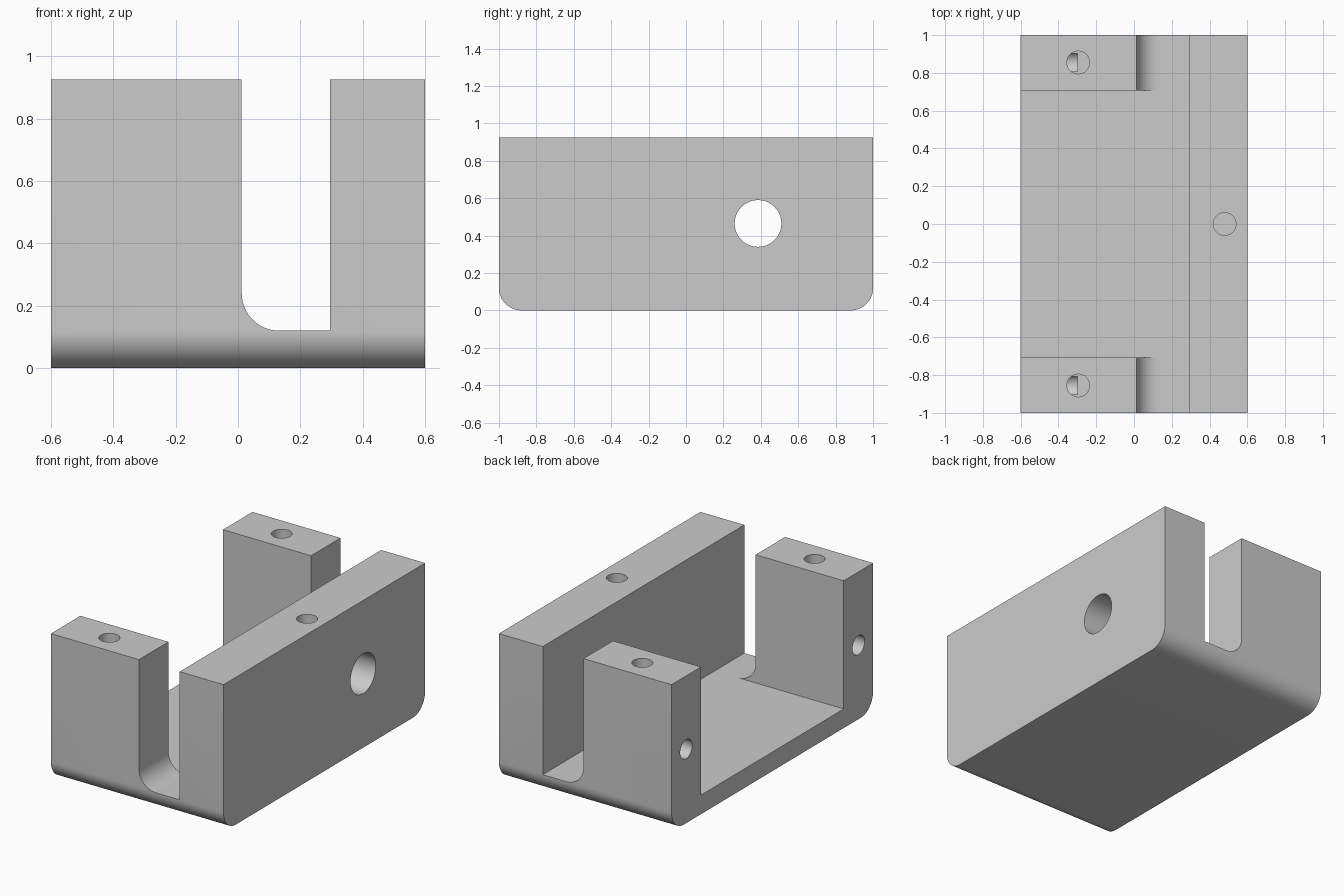
import bpy, bmesh, math
from mathutils import Matrix, Vector

cube = bpy.data.objects.get("Cube")
if cube:
    bpy.data.objects.remove(cube, do_unlink=True)

# Main dimensions
HX, HY, TOP = 0.6, 1.0, 0.925
FLOOR, FILLET = 0.12, 0.12
POST_X, WALL_X, POST_Y = 0.012, 0.295, 0.708
HOLE_Z, POST_HOLE_Y = 0.465, 0.855

grey = bpy.data.materials.new("light_grey")
grey.use_nodes = True
colour = (0.6, 0.6, 0.6, 1)
grey.diffuse_color = colour
grey.node_tree.nodes["Principled BSDF"].inputs["Base Color"].default_value = colour


def make_object(name, bm):
    bmesh.ops.recalc_face_normals(bm, faces=bm.faces)
    mesh = bpy.data.meshes.new(name)
    bm.to_mesh(mesh)
    bm.free()
    mesh.materials.append(grey)
    obj = bpy.data.objects.new(name, mesh)
    bpy.context.collection.objects.link(obj)
    return obj


def arc(cu, cz, start, end, steps=16):
    """Points of a fillet around (cu, cz), angles in degrees."""
    angles = [math.radians(start + (end - start) * i / steps) for i in range(steps + 1)]
    return [(cu + FILLET * math.cos(a), cz + FILLET * math.sin(a)) for a in angles]


def prism(name, points, axis, half):
    """Extrude a (horizontal, z) profile along x or y."""
    bm = bmesh.new()
    place = (lambda u, z: (-half, u, z)) if axis == "x" else (lambda u, z: (u, -half, z))
    face = bm.faces.new([bm.verts.new(place(u, z)) for u, z in points])
    moved = bmesh.ops.extrude_face_region(bm, geom=[face])["geom"]
    shift = Vector((2 * half, 0, 0) if axis == "x" else (0, 2 * half, 0))
    bmesh.ops.translate(bm, vec=shift, verts=[v for v in moved if isinstance(v, bmesh.types.BMVert)])
    return make_object(name, bm)


def drill(name, start, end, radius):
    """Cylinder running from start to end."""
    a, b = Vector(start), Vector(end)
    turn = (b - a).to_track_quat("Z", "Y").to_matrix().to_4x4()
    bm = bmesh.new()
    bmesh.ops.create_cone(bm, cap_ends=True, segments=40, radius1=radius, radius2=radius,
                          depth=(b - a).length, matrix=Matrix.Translation((a + b) / 2) @ turn)
    return make_object(name, bm)


# Block with rounded lower edges at the front and back
side = [(HY, TOP), (-HY, TOP)]
side += arc(-HY + FILLET, FILLET, 180, 270) + arc(HY - FILLET, FILLET, 270, 360)
body = prism("bracket_body", side, "x", HX)

# Long slot between the posts and the wall, filleted on the post side
slot = [(WALL_X, FLOOR), (WALL_X, 1.2), (POST_X, 1.2)]
slot += arc(POST_X + FILLET, FLOOR + FILLET, 180, 270)
cutters = [prism("slot_cutter", slot, "y", 1.2)]

# Open pocket between the two posts
pocket = [(-0.8, FLOOR), (WALL_X, FLOOR), (WALL_X, 1.2), (-0.8, 1.2)]
cutters.append(prism("pocket_cutter", pocket, "y", POST_Y))

# Wall holes: large cross hole and small top hole
cutters.append(drill("wall_cross_hole", (0.2, 0.385, HOLE_Z), (0.8, 0.385, HOLE_Z), 0.125))
cutters.append(drill("wall_top_hole", (0.48, 0, 1.1), (0.48, 0, 0.5), 0.06))

# Post holes: one from the top and one from the outer side
for y in (-POST_HOLE_Y, POST_HOLE_Y):
    cutters.append(drill("post_top_hole", (-0.295, y, 1.1), (-0.295, y, 0.5), 0.06))
    cutters.append(drill("post_side_hole", (-0.8, y, HOLE_Z), (-0.3, y, HOLE_Z), 0.06))

for cutter in cutters:
    cutter.hide_render = True
    mod = body.modifiers.new(cutter.name, "BOOLEAN")
    mod.operation = "DIFFERENCE"
    mod.solver = "EXACT"
    mod.object = cutter

# Bake the cuts and drop the cutters
bpy.context.view_layer.update()
graph = bpy.context.evaluated_depsgraph_get()
result = bpy.data.meshes.new_from_object(body.evaluated_get(graph))
body.modifiers.clear()
body.data = result
for cutter in cutters:
    bpy.data.objects.remove(cutter, do_unlink=True)
result.materials.clear()
result.materials.append(grey)
for poly in result.polygons:
    poly.material_index = 0

# Smooth fillets and bores, sharp edges elsewhere
bpy.ops.object.select_all(action="DESELECT")
body.select_set(True)
bpy.context.view_layer.objects.active = body
bpy.ops.object.shade_smooth_by_angle(angle=math.radians(30))
